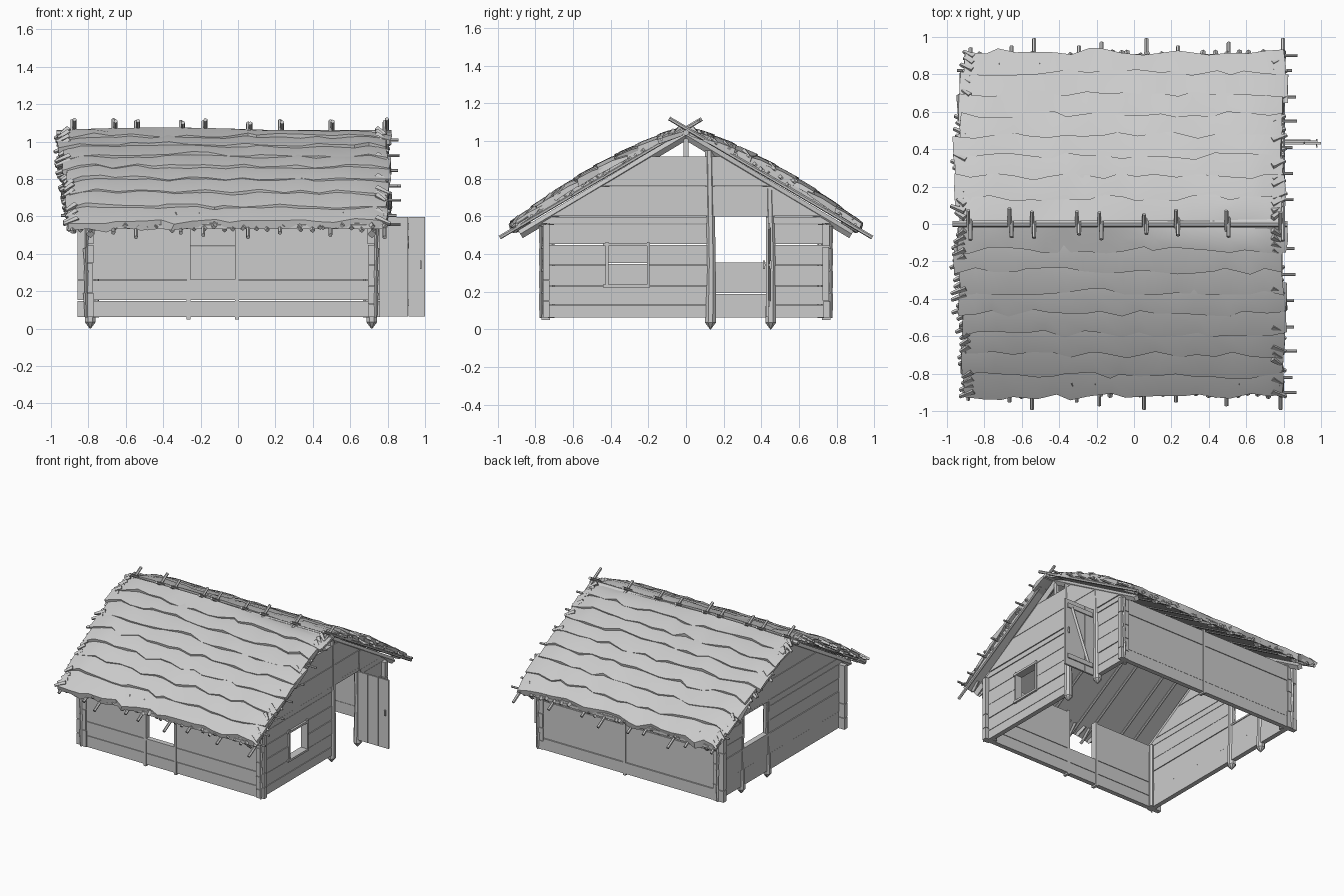
import bpy, bmesh, math, random
from mathutils import Vector

random.seed(4)
cube = bpy.data.objects.get("Cube")
if cube:
    bpy.data.objects.remove(cube, do_unlink=True)

GREY = (0.6, 0.6, 0.6, 1.0)
mat = bpy.data.materials.new("weathered grey")
mat.use_nodes = True
mat.diffuse_color = GREY
mat.node_tree.nodes["Principled BSDF"].inputs["Base Color"].default_value = GREY


def jit(a):
    return random.uniform(-a, a)


def finish(name, bm, smooth=False):
    bmesh.ops.recalc_face_normals(bm, faces=bm.faces)
    mesh = bpy.data.meshes.new(name)
    bm.to_mesh(mesh)
    bm.free()
    mesh.materials.append(mat)
    ob = bpy.data.objects.new(name, mesh)
    bpy.context.collection.objects.link(ob)
    if smooth:
        bpy.ops.object.select_all(action='DESELECT')
        ob.select_set(True)
        bpy.context.view_layer.objects.active = ob
        bpy.ops.object.shade_smooth_by_angle(angle=math.radians(35))
    return ob


def loft(bm, rings):
    """Closed skin through rings of equal point count."""
    vs = [[bm.verts.new(p) for p in ring] for ring in rings]
    n = len(vs[0])
    for a, b in zip(vs, vs[1:]):
        for i in range(n):
            j = (i + 1) % n
            bm.faces.new((a[i], a[j], b[j], b[i]))
    bm.faces.new(vs[0])
    bm.faces.new(vs[-1])


def box(bm, x0, x1, y0, y1, z0, z1):
    loft(bm, [[(x0, y0, z), (x1, y0, z), (x1, y1, z), (x0, y1, z)] for z in (z0, z1)])


def rod(bm, path, radii, sides=6):
    """Round bar along a list of points."""
    path = [Vector(p) for p in path]
    d = (path[-1] - path[0]).normalized()
    side = d.orthogonal().normalized()
    up = d.cross(side)
    turns = [2 * math.pi * (k + 0.5) / sides for k in range(sides)]
    loft(bm, [[p + (side * math.cos(t) + up * math.sin(t)) * r for t in turns]
              for p, r in zip(path, radii)])


def spans(lo, hi, holes, z):
    """Split a board row around the openings it meets."""
    out = [(lo, hi)]
    for h0, h1, z0, z1 in holes:
        if z0 < z < z1:
            out = [s for a, b in out for s in ((a, min(b, h0)), (max(a, h1), b)) if s[1] > s[0]]
    return out


# ---- plank walls -------------------------------------------------------
GAP = 0.002


def gable_half(z):
    return min(0.77, (1.03 - z) / 0.595)


def gable_wall(name, x, rows, holes):
    bm = bmesh.new()
    for z0, z1 in zip(rows, rows[1:]):
        w0, w1 = gable_half(z0), gable_half(z1)
        dx = jit(0.004)
        for a, b in spans(-w0, w0, holes, (z0 + z1) / 2):
            a1, b1 = max(a, -w1), min(b, w1)
            za, zb = z0 + GAP, z1 - GAP
            loft(bm, [[(X, a, za), (X, b, za), (X, b1, zb), (X, a1, zb)]
                      for X in (x - 0.018 + dx, x + 0.018 + dx)])
    finish(name, bm)


def long_wall(name, y, rows, holes, joints):
    bm = bmesh.new()
    edges = [-0.86] + joints + [0.76]
    for z0, z1 in zip(rows, rows[1:]):
        dy = jit(0.003)
        for e0, e1 in zip(edges, edges[1:]):
            for a, b in spans(e0, e1, holes, (z0 + z1) / 2):
                box(bm, a + GAP, b - GAP, y - 0.018 + dy, y + 0.018 + dy, z0 + GAP, z1 - GAP)
    finish(name, bm)


XR, XL, YW = 0.715, -0.79, 0.745
small_window = (-0.42, -0.2, 0.23, 0.45)
doorway = (0.15, 0.44, 0.06, 0.6)
side_window = (0.15, 0.44, 0.35, 0.61)
front_window = (-0.26, -0.01, 0.26, 0.62)
gable_wall("left_gable_wall", XR, [0.06, 0.13, 0.23, 0.34, 0.45, 0.56, 0.6, 0.76, 0.92],
           [small_window, doorway])
gable_wall("right_gable_wall", XL, [0.06, 0.19, 0.35, 0.45, 0.56, 0.61, 0.76, 0.92],
           [side_window])
long_wall("front_wall", -YW, [0.06, 0.15, 0.26, 0.56], [front_window], [-0.26, -0.01])
long_wall("back_wall", YW, [0.06, 0.15, 0.44, 0.56], [], [-0.01])

# ---- posts in the walls ------------------------------------------------
bm = bmesh.new()
for x, y in ((-0.265, -YW), (-0.005, -YW), (-0.005, YW)):
    box(bm, x - 0.01, x + 0.01, y - 0.023, y + 0.023, 0.05, 0.57)
finish("wall_posts", bm)

bm = bmesh.new()
for x in (XR, XL):
    for y, top in ((0.13, 0.95), (0.45, 0.75)):
        rod(bm, [(x, y, 0), (x, y, 0.035), (x + 0.003, y + 0.004, 0.35), (x, y - 0.006, top)],
            [0.003, 0.031, 0.026, 0.025], 8)
finish("pointed_poles", bm, True)

# Corner poles inside the crossing boards
bm = bmesh.new()
for x in (XR - 0.03, XL + 0.03):
    for s in (-1, 1):
        rod(bm, [(x, s * 0.715, 0.06), (x, s * 0.715, 0.56)], [0.018, 0.015], 6)
finish("corner_poles", bm, True)

# Rough strips in the corner joints
bm = bmesh.new()
for x, out in ((XR, 1), (XL, -1)):
    for s in (-1, 1):
        for z in (0.06, 0.18, 0.3, 0.42):
            rod(bm, [(x + out * 0.022, s * 0.772, z), (x + out * 0.022 + jit(0.006), s * 0.77, z + 0.13)],
                [0.007, 0.012], 4)
finish("corner_strips", bm)

# ---- window frame ------------------------------------------------------
bm = bmesh.new()
y0, y1, z0, z1 = small_window
for z in (z0, z1):
    box(bm, XR - 0.03, XR + 0.03, y0 - 0.02, y1 + 0.01, z - 0.008, z + 0.008)
for y in (y0, y1):
    box(bm, XR - 0.028, XR + 0.028, y - 0.007, y + 0.007, z0 - 0.01, z1 + 0.015)
finish("small_window_frame", bm)

bm = bmesh.new()
for z in side_window[2:]:
    box(bm, XL - 0.022, XL + 0.022, 0.14, 0.45, z - 0.008, z + 0.004)
box(bm, XR - 0.022, XR + 0.022, 0.14, 0.45, 0.6, 0.625)
box(bm, -0.26, -0.01, -YW - 0.02, -YW + 0.02, 0.25, 0.264)
finish("sills_and_lintel", bm)

# ---- open door ---------------------------------------------------------
bm = bmesh.new()
for a, b in ((0.735, 0.82), (0.822, 0.91), (0.912, 1.0)):
    box(bm, a, b, 0.424, 0.438, 0.065, 0.598)
finish("door_leaf", bm)
bm = bmesh.new()
for z in (0.12, 0.53):
    box(bm, 0.75, 0.98, 0.438, 0.446, z, z + 0.035)
rod(bm, [(0.79, 0.441, 0.15), (0.94, 0.441, 0.54)], [0.012, 0.012], 4)
finish("door_braces", bm)
bm = bmesh.new()
for y in (0.415, 0.45):
    box(bm, 0.972, 0.98, y - 0.005, y + 0.005, 0.32, 0.365)
box(bm, 0.973, 0.979, 0.412, 0.453, 0.337, 0.347)
finish("door_handle", bm)

# ---- roof timbers ------------------------------------------------------
bm = bmesh.new()
for x, out in ((-0.88, 0.94), (-0.66, 0.95), (-0.54, 0.99), (-0.3, 0.95), (-0.18, 0.97),
               (0.06, 0.99), (0.23, 0.95), (0.5, 0.97), (0.79, 0.99)):
    for s in (-1, 1):
        tip = -0.05 - random.random() * 0.04
        X = x + s * 0.006
        rod(bm, [(X, s * y, 1.068 - 0.586 * y) for y in (out, tip)], [0.011, 0.011], 6)
finish("rafters", bm, True)

bm = bmesh.new()
for s in (-1, 1):
    for y in (0.13, 0.27, 0.41, 0.55, 0.68, 0.82, 0.9):
        rod(bm, [(-0.92 - jit(0.03), s * y, 1.085 - 0.586 * y),
                 (0.86 + jit(0.015), s * y, 1.085 - 0.586 * y)], [0.008, 0.008], 6)
rod(bm, [(-0.97, 0, 1.045), (0.82, 0, 1.045)], [0.017, 0.017], 6)
finish("purlins", bm, True)

bm = bmesh.new()
for x in (XR, XL):
    for s in (-1, 1):
        rod(bm, [(x, s * 0.88, 0.505), (x, 0, 1.03)], [0.024, 0.024], 4)
    box(bm, x - 0.012, x + 0.012, -0.014, 0.014, 0.9, 1.04)
finish("gable_beams", bm)

# ---- thatch ------------------------------------------------------------
COLS, ROWS = 18, 8


def top(s):
    return 1.075 - 0.495 * s + 0.045 * math.sin(math.pi * s)


def bottom(s):
    return 1.065 - 0.585 * (0.015 + 0.895 * s)


def slope_y(s):
    return 0.015 + 0.895 * s


def left_edge(s):
    return -0.955 + 0.05 * s * s


bm = bmesh.new()
for side in (-1, 1):
    # Base layer
    steps = [k / 6 for k in range(7)]
    loft(bm, [[(x, side * slope_y(s), top(s) - 0.025) for x in (left_edge(s) + 0.03, 0.79)]
              + [(x, side * slope_y(s), bottom(s)) for x in (0.79, left_edge(s) + 0.03)]
              for s in steps])
    # Overlapping ragged courses
    for r in range(ROWS):
        s0, s1 = r / ROWS, (r + 1) / ROWS + 0.015
        rings = []
        for c in range(COLS + 1):
            t = c / COLS
            end = c in (0, COLS)
            x = left_edge(s1) * (1 - t) + 0.805 * t + jit(0.022)
            a = max(0, s0 - 0.04 + jit(0.01))
            b = s1 + jit(0.022)
            m = (a + b) / 2
            lift = jit(0.007) - (0.015 if end else 0)
            wave = 0.012 * math.sin(5 * t + r * 0.7)
            rings.append([
                (x, side * slope_y(a), top(a) - 0.012 + (wave if r == 0 else lift)),
                (x + jit(0.006), side * slope_y(m), top(m) + 0.004 + lift),
                (x + jit(0.012), side * slope_y(b), top(b) + 0.008 + lift),
                (x + jit(0.012), side * slope_y(b - 0.01), top(b) - 0.035 + jit(0.012)),
                (x, side * slope_y(a), top(a) - 0.045)])
        loft(bm, rings)
finish("thatch", bm, True)

# Loose straw bundles along the gable edges and eaves
bm = bmesh.new()
for side in (-1, 1):
    for k in range(26):
        s = (k + 0.5) / 26
        y = side * slope_y(s)
        for x, out in ((left_edge(s), -1), (0.79, 1)):
            z = random.uniform(bottom(s) + 0.01, top(s) - 0.01)
            rod(bm, [(x - out * 0.05, y, z + 0.01), (x + out * (0.01 + jit(0.02)), y + side * 0.03, z - 0.02)],
                [0.018, 0.01], 4)
    for k in range(40):
        x = -0.89 + 1.67 * k / 39
        z = 0.57 + jit(0.015)
        rod(bm, [(x, side * 0.84, z + 0.02), (x + jit(0.03), side * (0.915 + jit(0.015)), z - 0.035)],
            [0.024, 0.013], 4)
finish("straw_bundles", bm)
